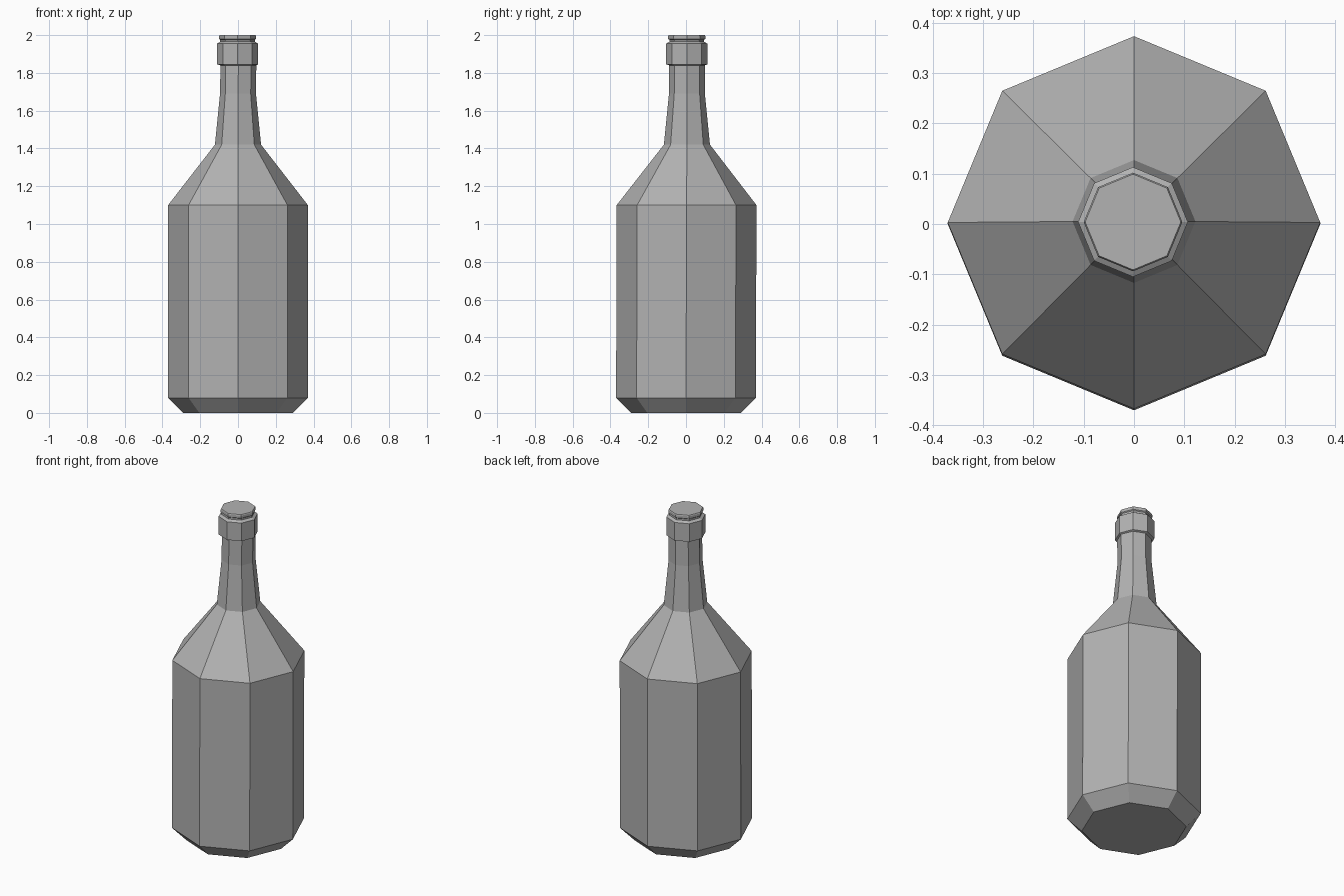
import bpy, bmesh
from math import cos, sin, tau

cube = bpy.data.objects.get("Cube")
if cube:
    bpy.data.objects.remove(cube, do_unlink=True)

SIDES = 8

# One plain grey for the whole bottle
grey = bpy.data.materials.new("plain grey")
grey.use_nodes = True
color = (0.45, 0.45, 0.45, 1)
grey.diffuse_color = color
grey.node_tree.nodes["Principled BSDF"].inputs["Base Color"].default_value = color


def lathe(name, profile):
    """Turn (radius, z, x shift, y shift) rings into a capped flat-faced solid."""
    bm = bmesh.new()
    rings = []
    for r, z, dx, dy in profile:
        rings.append([bm.verts.new((dx + r * cos(tau * i / SIDES),
                                    dy + r * sin(tau * i / SIDES), z))
                      for i in range(SIDES)])
    for low, high in zip(rings, rings[1:]):
        for i in range(SIDES):
            j = (i + 1) % SIDES
            bm.faces.new((low[i], low[j], high[j], high[i]))
    bm.faces.new(rings[0][::-1])
    bm.faces.new(rings[-1])
    mesh = bpy.data.meshes.new(name)
    bm.to_mesh(mesh)
    bm.free()
    mesh.materials.append(grey)
    obj = bpy.data.objects.new(name, mesh)
    bpy.context.collection.objects.link(obj)
    return obj


# Bevelled base, straight body, sloped shoulder, tapered neck, collar and lip
lathe("bottle", [
    (0.29, 0.0, 0, 0),
    (0.37, 0.08, 0, 0),
    (0.37, 1.10, 0, 0.003),
    (0.122, 1.42, 0, 0.005),
    (0.095, 1.69, 0, 0.005),
    (0.095, 1.84, 0.002, 0.005),
    (0.109, 1.845, -0.002, 0.004),
    (0.109, 1.955, -0.002, 0.004),
    (0.092, 1.965, -0.002, 0.004),
    (0.092, 1.975, -0.002, 0.004),
    (0.098, 1.98, -0.002, 0.004),
    (0.098, 1.995, -0.002, 0.004),
    (0.095, 2.0, -0.002, 0.004),
])
